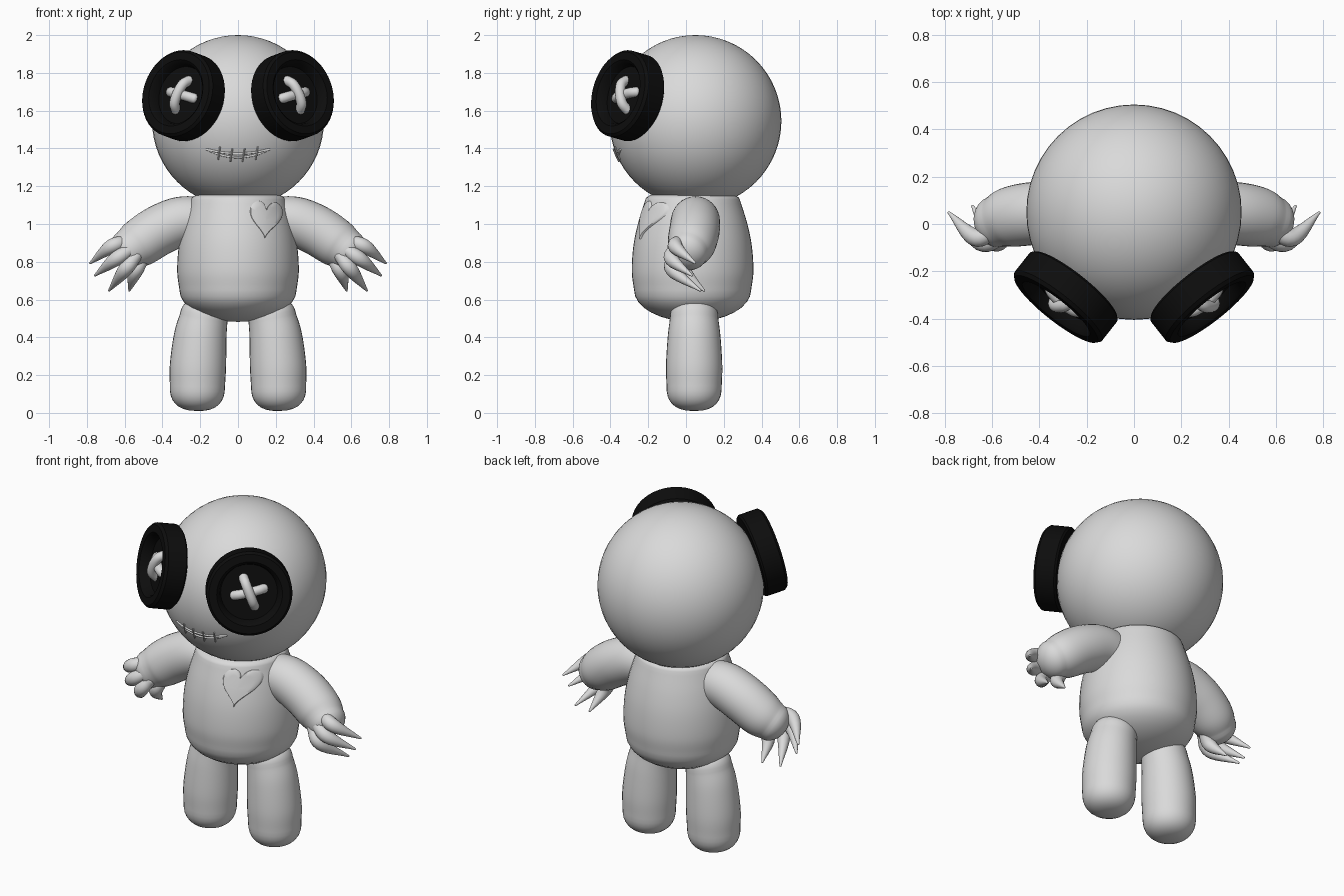
import bpy, bmesh, math
from mathutils import Vector, Matrix

cube = bpy.data.objects.get("Cube")
if cube:
    bpy.data.objects.remove(cube)


def material(name, rgb):
    m = bpy.data.materials.new(name)
    m.use_nodes = True
    m.diffuse_color = (*rgb, 1)
    bsdf = m.node_tree.nodes["Principled BSDF"]
    bsdf.inputs["Base Color"].default_value = (*rgb, 1)
    bsdf.inputs["Roughness"].default_value = 0.6
    return m


CLOTH = material("pale grey cloth", (0.7, 0.7, 0.7))
BLACK = material("button black", (0.004, 0.004, 0.004))


def finish(bm, name, mat, pair=False):
    """Turn a bmesh into one object, or into a left and mirrored right pair."""
    bmesh.ops.remove_doubles(bm, verts=bm.verts, dist=0.0004)
    for side, sx in (("left_", 1), ("right_", -1)) if pair else (("", 1),):
        b = bm.copy()
        bmesh.ops.scale(b, vec=(sx, 1, 1), verts=b.verts)
        bmesh.ops.recalc_face_normals(b, faces=b.faces)
        mesh = bpy.data.meshes.new(side + name)
        b.to_mesh(mesh)
        b.free()
        mesh.materials.append(mat)
        ob = bpy.data.objects.new(side + name, mesh)
        bpy.context.collection.objects.link(ob)
        bpy.ops.object.select_all(action="DESELECT")
        ob.select_set(True)
        bpy.context.view_layer.objects.active = ob
        bpy.ops.object.shade_smooth_by_angle(angle=math.radians(40))
    bm.free()


def spline(points, steps=6):
    """Smooth curve through points of any dimension."""
    p = [Vector(q) for q in points]
    p = [2 * p[0] - p[1]] + p + [2 * p[-1] - p[-2]]
    out = []
    for a, b, c, d in zip(p, p[1:], p[2:], p[3:]):
        for i in range(steps):
            t = i / steps
            out.append(b + (c - a) * (t / 2) + (2 * a - 5 * b + 4 * c - d) * (t * t / 2)
                       + (3 * b - a - 3 * c + d) * (t ** 3 / 2))
    return out + [p[-2]]


def skin(bm, rings):
    """Join rings of points, each ring closed, with quads."""
    loops = [[bm.verts.new(v) for v in ring] for ring in rings]
    n = len(loops[0])
    for a, b in zip(loops, loops[1:]):
        for i in range(n):
            j = (i + 1) % n
            bm.faces.new((a[i], a[j], b[j], b[i]))


def loft(bm, points, caps, sides=32, power=2, matrix=Matrix()):
    """Round tube through (x, y, z, radius) points with domed ends."""
    path = spline(points)
    centres = [q.xyz for q in path]
    radii = [q[3] for q in path]
    tangents = [(centres[min(i + 1, len(path) - 1)] - centres[max(i - 1, 0)]).normalized()
                for i in range(len(path))]

    def dome(k, sign, height):
        out = []
        for i in range(1, 9):
            s = math.sin(i / 8 * math.pi / 2)
            r = radii[k] * max(0, 1 - s ** power) ** (1 / power)
            out.append((centres[k] + tangents[k] * sign * height * s, tangents[k], r))
        return out

    stations = dome(0, -1, caps[0])[::-1] + list(zip(centres, tangents, radii)) + dome(-1, 1, caps[1])
    rings = []
    for c, t, r in stations:
        rot = t.to_track_quat("Z", "Y")
        rings.append([matrix @ (c + rot @ Vector((r * math.cos(a), r * math.sin(a), 0)))
                      for a in (2 * math.pi * i / sides for i in range(sides))])
    skin(bm, rings)


# Head
HEAD, HEAD_R = Vector((0, 0.05, 1.545)), 0.455
bm = bmesh.new()
bmesh.ops.create_uvsphere(bm, u_segments=48, v_segments=32, radius=HEAD_R,
                          matrix=Matrix.Translation(HEAD))
finish(bm, "head", CLOTH)

# Torso
BODY_Y = 0.035
torso = [(0, BODY_Y, z, r) for z, r in
         ((0.65, 0.31), (0.75, 0.322), (0.88, 0.314), (1.0, 0.29), (1.13, 0.25))]
bm = bmesh.new()
loft(bm, torso, (0.168, 0.05), sides=48)
finish(bm, "torso", CLOTH)

# Legs
bm = bmesh.new()
loft(bm, [(0.215, 0.043, 0.14, 0.146), (0.212, 0.043, 0.25, 0.149),
          (0.2, 0.043, 0.4, 0.14), (0.182, 0.043, 0.5, 0.128)], (0.13, 0.1), power=2.5)
finish(bm, "leg", CLOTH, True)

# Arms
bm = bmesh.new()
loft(bm, [(0.18, 0.05, 1.02, 0.12), (0.3, 0.05, 1.015, 0.13), (0.42, 0.045, 0.965, 0.133),
          (0.52, 0.03, 0.9, 0.128), (0.58, 0.01, 0.86, 0.11)], (0.05, 0.09))
finish(bm, "arm", CLOTH, True)

# Curved claws: base, knuckle, tip
CLAWS = {
    "upper_claw": ((0.59, -0.03, 0.91), (0.675, -0.055, 0.878), (0.782, 0.048, 0.793)),
    "middle_claw": ((0.56, -0.06, 0.87), (0.65, -0.075, 0.812), (0.757, 0.03, 0.728)),
    "lower_claw": ((0.54, -0.06, 0.83), (0.6, -0.07, 0.755), (0.682, 0.075, 0.648)),
    "thumb_claw": ((0.5, 0.0, 0.82), (0.545, -0.005, 0.745), (0.575, 0.095, 0.648)),
}
for name, points in CLAWS.items():
    bm = bmesh.new()
    loft(bm, [(*p, r) for p, r in zip(points, (0.032, 0.038, 0.006))], (0.03, 0.006), sides=16)
    finish(bm, name, CLOTH, True)

# Button eyes: a turned disc with a raised rim, tilted outwards and up
normal = Vector((0.6, -0.76, 0.22)).normalized()
up = (Vector((0, 0, 1)) - normal * normal.z).normalized()
across = up.cross(normal)
EYE = Matrix.Translation((0.29, -0.31, 1.68)) @ Matrix((across, up, normal)).transposed().to_4x4()
profile = [(0, -0.065), (0.225, -0.065), (0.235, -0.055), (0.235, 0.05), (0.222, 0.065),
           (0.18, 0.065), (0.165, 0.05), (0.155, 0.01), (0, 0.01)]
bm = bmesh.new()
skin(bm, [[EYE @ Vector((r * math.cos(a), r * math.sin(a), h))
           for a in (math.tau * i / 48 for i in range(48))] for r, h in profile])
finish(bm, "button_eye", BLACK, True)

# Crossed threads on the buttons
for name, angle, height in (("under_thread", 12, 0.025), ("over_thread", 110, 0.05)):
    bm = bmesh.new()
    arc = [(x, 0, h, 0.027) for x, h in
           ((-0.085, 0.005), (-0.055, height * 0.8), (0, height), (0.055, height * 0.8), (0.085, 0.005))]
    loft(bm, arc, (0.02, 0.02), sides=16,
         matrix=EYE @ Matrix.Rotation(math.radians(angle), 4, "Z"))
    finish(bm, name, CLOTH, True)


# Mouth: two lips and upright stitches lying on the head
def on_head(x, z, lift=0.0):
    d = Vector((x, 0, z - HEAD.z))
    return (x, HEAD.y - math.sqrt(HEAD_R ** 2 - d.length_squared) - lift, z)


bm = bmesh.new()
for sag in (0.022, 0.042):
    lip = [(*on_head(x, 1.395 - sag * (1 - (x / 0.165) ** 2)), 0.006)
           for x in (-0.165, -0.11, -0.055, 0, 0.055, 0.11, 0.165)]
    loft(bm, lip, (0.005, 0.005), sides=10)
finish(bm, "mouth", CLOTH)
bm = bmesh.new()
for x in (-0.1, -0.035, 0.03, 0.1):
    mid = 1.363 + 1.2 * x * x
    loft(bm, [(*on_head(x + dz * 0.15, mid + dz, 0.005), 0.0045) for dz in (-0.032, 0, 0.032)],
         (0.004, 0.004), sides=8)
finish(bm, "mouth_stitches", CLOTH)

# Heart patch wrapped on the chest
body_curve = spline(torso)


def body_radius(z):
    for a, b in zip(body_curve, body_curve[1:]):
        if a.z <= z <= b.z:
            return a[3] + (b[3] - a[3]) * (z - a.z) / (b.z - a.z)
    return body_curve[-1][3]


def heart_ring(scale, lift):
    ring = []
    for i in range(64):
        t = math.tau * i / 64
        u = 16 * math.sin(t) ** 3 * 0.0054 * scale
        v = (13 * math.cos(t) - 5 * math.cos(2 * t) - 2 * math.cos(3 * t) - math.cos(4 * t) + 2.5) * 0.0068 * scale
        x, z = 0.148 + u + 0.06 * v, 1.02 + v - 0.08 * u
        r = body_radius(z) + lift
        ring.append(Vector((x, BODY_Y - math.sqrt(r * r - x * x), z)))
    return ring


bm = bmesh.new()
skin(bm, [heart_ring(s, h) for s, h in
          ((1, -0.01), (1, 0.006), (0.96, 0.009), (0.7, 0.009), (0.4, 0.009), (0.15, 0.009), (0, 0.009))])
finish(bm, "heart_patch", CLOTH)
